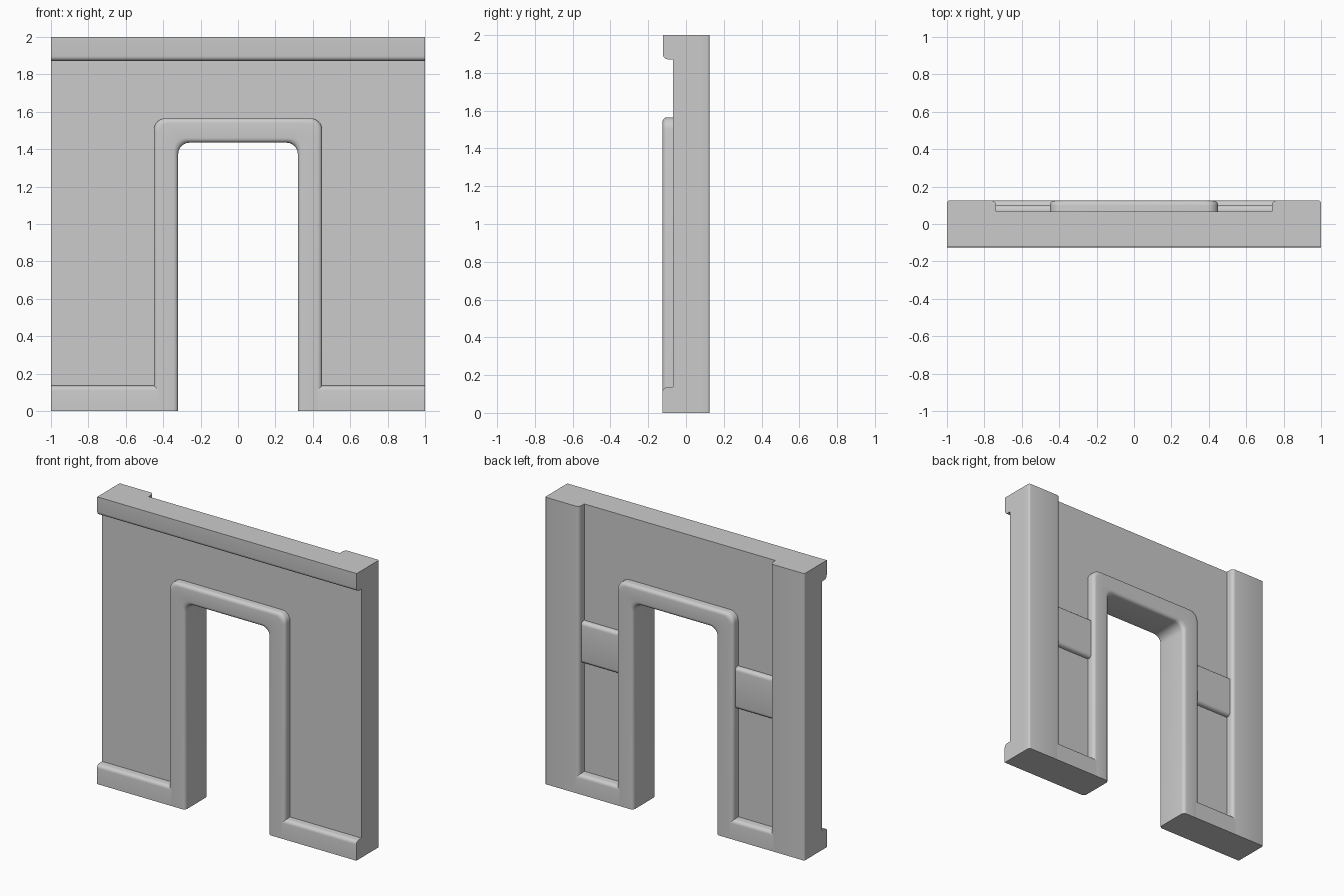
import bpy, bmesh, math

if "Cube" in bpy.data.objects:
    bpy.data.objects.remove(bpy.data.objects["Cube"])


def finish(name, bm):
    bmesh.ops.recalc_face_normals(bm, faces=bm.faces)
    me = bpy.data.meshes.new(name)
    bm.to_mesh(me)
    bm.free()
    ob = bpy.data.objects.new(name, me)
    bpy.context.collection.objects.link(ob)
    bpy.ops.object.select_all(action='DESELECT')
    ob.select_set(True)
    bpy.context.view_layer.objects.active = ob
    bpy.ops.object.shade_smooth_by_angle(angle=math.radians(35))
    return ob


def arc(cx, cy, r, a0, a1, n=5):
    """Points on an arc, angles in degrees."""
    return [(cx + r * math.cos(math.radians(a0 + (a1 - a0) * i / n)),
             cy + r * math.sin(math.radians(a0 + (a1 - a0) * i / n)))
            for i in range(n + 1)]


def prism(name, outline, axis, lo, hi):
    """Extrude an outline along axis; outline holds the other two coordinates in order."""
    def place(p, t):
        c = list(p)
        c.insert('xyz'.index(axis), t)
        return c
    bm = bmesh.new()
    a = [bm.verts.new(place(p, lo)) for p in outline]
    b = [bm.verts.new(place(p, hi)) for p in outline]
    bm.faces.new(a)
    bm.faces.new(b)
    for i in range(len(a)):
        j = (i + 1) % len(a)
        bm.faces.new((a[i], a[j], b[j], b[i]))
    return finish(name, bm)


FRONT, BACK, FACE = -0.07, 0.067, 0.125   # panel front, panel back, trim depth
R = 0.025                                 # common edge rounding

# Wall panel with the doorway left open
prism("wall_panel", [(-1, 0), (-0.39, 0), (-0.39, 1.5), (0.39, 1.5), (0.39, 0),
                     (1, 0), (1, 2), (-1, 2)], 'y', FRONT, BACK)

# Top moulding on the front
prism("top_moulding", [(FRONT, 2), (-0.122, 2)]
      + arc(-0.122 + R, 1.872 + R, R, 180, 270) + [(FRONT, 1.872)], 'x', -1, 1)

# Door frame: rounded section swept around a rounded arch
section = (arc(0.13 - R, FACE - R, R, 0, 90) + arc(R, FACE - R, R, 90, 180)
           + arc(R, -FACE + R, R, 180, 270) + arc(0.13 - R, -FACE + R, R, 270, 360))
bm = bmesh.new()
rings = []
for d, y in section:
    w, h, r = 0.32 + d, 1.435 + d, 0.062
    path = ([(w, 0)] + arc(w - r, h - r, r, 0, 90, 6)
            + arc(-w + r, h - r, r, 90, 180, 6) + [(-w, 0)])
    rings.append([bm.verts.new((x, y, z)) for x, z in path])
for k, ring in enumerate(rings):
    nxt = rings[(k + 1) % len(rings)]
    for i in range(len(ring) - 1):
        bm.faces.new((ring[i], ring[i + 1], nxt[i + 1], nxt[i]))
bm.faces.new([r[0] for r in rings])
bm.faces.new([r[-1] for r in rings])
finish("door_frame", bm)


def skirting(base, side):
    """Skirting profile standing out from the panel surface at y = base."""
    return ([(base, 0), (side * FACE, 0)]
            + [(side * y, z) for y, z in arc(FACE - R, 0.135 - R, R, 0, 90)]
            + [(base, 0.137)])


for s, tag in ((-1, "left"), (1, "right")):
    # Skirting on the front and the back
    prism("front_skirting_" + tag, skirting(FRONT, -1), 'x', s * 0.425, s * 1.0)
    prism("back_skirting_" + tag, skirting(BACK, 1), 'x', s * 0.425, s * 0.763)

    # Back post, softened at both vertical edges
    outline = ([(1, BACK)] + arc(1 - 0.012, FACE - 0.012, 0.012, 0, 90, 3)
               + arc(0.737 + R, FACE - R, R, 90, 180) + [(0.737, BACK)])
    prism("back_post_" + tag, [(s * x, y) for x, y in outline], 'z', 0, 2)

    # Rail between post and door frame
    rail = ([(BACK, 0.9)] + arc(0.1 - R, 0.9 + R, R, -90, 0)
            + arc(0.1 - R, 1.19 - R, R, 0, 90) + [(BACK, 1.19)])
    prism("back_rail_" + tag, rail, 'x', s * 0.43, s * 0.75)
